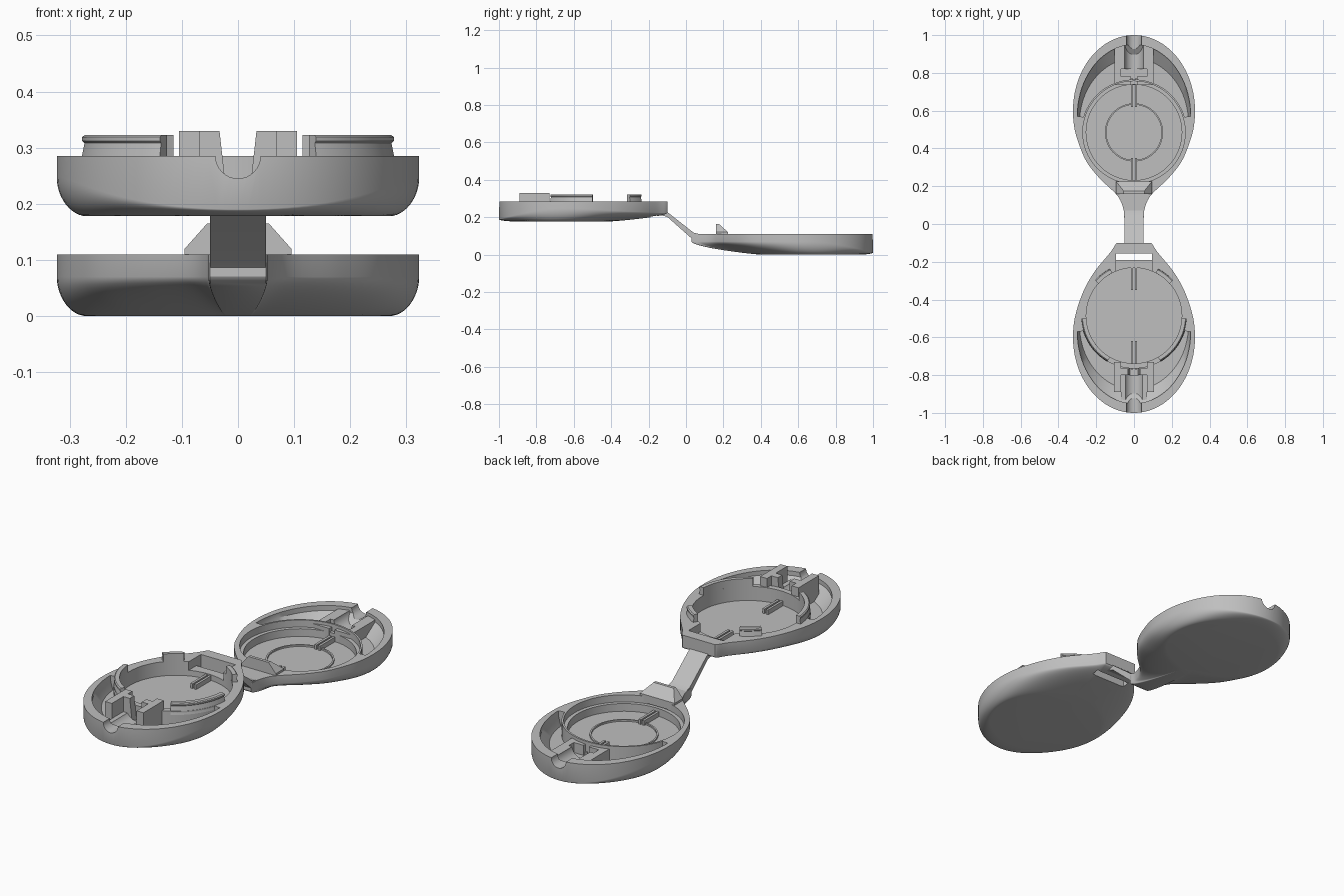
import bpy, bmesh, math

cube = bpy.data.objects.get("Cube")
if cube:
    bpy.data.objects.remove(cube, do_unlink=True)

grey = bpy.data.materials.new("plain_grey")
grey.use_nodes = True
tone = (0.52, 0.52, 0.52, 1)
grey.diffuse_color = tone
grey.node_tree.nodes["Principled BSDF"].inputs["Base Color"].default_value = tone

DISC = 0.485   # distance of the round compartment from the hinge
FLOOR = 0.037  # floor height inside a tray


def loft(name, rings):
    """Closed solid through loops of equal length, capped at both ends."""
    bm = bmesh.new()
    loops = [[bm.verts.new(p) for p in ring] for ring in rings]
    n = len(loops[0])
    for a, b in zip(loops, loops[1:]):
        for i in range(n):
            j = (i + 1) % n
            bm.faces.new((a[i], a[j], b[j], b[i]))
    bm.faces.new(loops[0])
    bm.faces.new(loops[-1][::-1])
    bmesh.ops.recalc_face_normals(bm, faces=bm.faces)
    mesh = bpy.data.meshes.new(name)
    bm.to_mesh(mesh)
    bm.free()
    mesh.materials.append(grey)
    obj = bpy.data.objects.new(name, mesh)
    bpy.context.collection.objects.link(obj)
    return obj


def cut(obj, cutters):
    """Subtract the cutters and remove them."""
    bpy.context.view_layer.objects.active = obj
    for c in cutters:
        c.hide_render = True
        mod = obj.modifiers.new("cut", 'BOOLEAN')
        mod.operation, mod.solver, mod.object = 'DIFFERENCE', 'EXACT', c
        bpy.ops.object.modifier_apply(modifier=mod.name)
        bpy.data.objects.remove(c, do_unlink=True)


def catmull(pts, steps=6):
    out = []
    for p0, p1, p2, p3 in zip(pts, pts[1:], pts[2:], pts[3:]):
        for k in range(steps):
            t = k / steps
            out.append(tuple(0.5 * (2 * b + (c - a) * t + (2 * a - 5 * b + 4 * c - d) * t * t
                                    + (3 * b - a - 3 * c + d) * t ** 3)
                             for a, b, c, d in zip(p0, p1, p2, p3)))
    return out


class Tray:
    """One half; s runs outward from the hinge, z up from the tray's base."""

    def __init__(self, label, sign, base, height, hinge_rise, neck):
        self.label, self.sign, self.base, self.h = label, sign, base, height
        self.hinge_rise, self.neck = hinge_rise, neck

    def p(self, x, s, z):
        return (x, self.sign * s, self.base + z)

    def solid(self, part, levels):
        """levels: list of (flat loop of (x, s), z)"""
        return loft(self.label + "_" + part,
                    [[self.p(x, s, z) for x, s in loop] for loop, z in levels])

    def box(self, part, x0, x1, s0, s1, z0, z1):
        loop = [(x0, s0), (x1, s0), (x1, s1), (x0, s1)]
        return self.solid(part, [(loop, z0), (loop, z1)])

    def arc(self, part, r0, profile, a0, a1, n=32):
        """Curved wall round the compartment; profile: (outer radius, z) steps."""
        angs = [math.radians(a0 + (a1 - a0) * i / n) for i in range(n + 1)]

        def run(r):
            return [(r * math.cos(a), DISC + r * math.sin(a)) for a in angs]
        return self.solid(part, [(run(r) + run(r0)[::-1], z) for r, z in profile])

    def disc(self, part, r, z0, z1, n=96):
        loop = [(r * math.cos(2 * math.pi * i / n), DISC + r * math.sin(2 * math.pi * i / n))
                for i in range(n)]
        return self.solid(part, [(loop, z0), (loop, z1)])

    def channel(self, part, r, s0, s1, z, n=32):
        ang = [2 * math.pi * i / n for i in range(n)]
        return loft(part, [[self.p(r * math.cos(a), s, z + r * math.sin(a)) for a in ang]
                           for s in (s0, s1)])

    def shell(self):
        # egg outline: necked hinge end and half-ellipse outer end
        ends = [(self.neck[0][0], self.neck[0][1] - 0.03)]
        side = catmull(ends + self.neck + [(0.5, 0.314), (0.6, 0.323), (0.7, 0.314)])
        side += [(0.6 + 0.4 * math.sin(a), 0.323 * math.cos(a))
                 for a in (math.pi / 2 * i / 28 for i in range(28))]
        rim = [(w, s) for s, w in side] + [(0, 1)] + [(-w, s) for s, w in side[::-1]]
        # belly: rounded sides, long slope at the hinge, flat round base
        mid, wide, long = 0.655, 0.27, 0.26
        rings = [[self.p(x, s, self.h) for x, s in rim]]
        for k in range(13):
            t = math.pi / 2 * k / 12
            c, drop = math.cos(t), 1 - math.sin(t)
            ring = []
            for x, s in rim:
                a = math.atan2((s - mid) / long, x / wide)
                bx, bs, u = wide * math.cos(a), mid + long * math.sin(a), math.sin(a)
                end, slope = (0.012, 0) if u > 0 else (self.hinge_rise, 0.5 * u * u)
                rise = 0.07 + (end - 0.07) * u * u
                ring.append(self.p(bx + (x - bx) * c, bs + (s - bs) * c,
                                   rise * (drop + (c - drop) * slope)))
            rings.append(ring)
        return loft(self.label + "_tray", rings)

    def pocket(self):
        # crescent hollow between the round wall and the outer rim
        n = 40
        outer, inner, low = [], [], []
        for i in range(n + 1):
            a = math.pi * i / n
            b = math.radians(17 + 146 * i / n)
            o = (0.3 * math.cos(a), 0.57 + 0.38 * math.sin(a))
            q = (0.28 * math.cos(b), DISC + 0.28 * math.sin(b))
            outer.append(o)
            inner.append(q)
            low.append((q[0] + (o[0] - q[0]) * 0.6, q[1] + (o[1] - q[1]) * 0.6))
        back = inner[::-1]
        return self.solid("pocket", [(low + back, FLOOR), (outer + back, 0.085),
                                     (outer + back, 0.2)])


front = Tray("front", -1, 0.178, 0.107, 0.045,
             [(0.10, 0.09), (0.15, 0.125), (0.24, 0.2), (0.32, 0.25), (0.4, 0.285)])
rear = Tray("rear", 1, 0, 0.11, 0.07,
            [(0.03, 0.05), (0.08, 0.056), (0.15, 0.088), (0.24, 0.18), (0.32, 0.245), (0.4, 0.283)])

for tray in (front, rear):
    # hollowed shell with cord notch at the outer end
    body = tray.shell()
    cutters = [tray.disc("compartment", 0.253, FLOOR, 0.2), tray.pocket(),
               tray.channel("notch", 0.04, 0.9, 1.05, tray.h)]
    if tray is front:
        cutters += [tray.box("latch_slot", -0.095, 0.095, 0.155, 0.19, -0.1, 0.2),
                    tray.box("latch_recess", -0.095, 0.095, 0.18, 0.26, 0.065, 0.2)]
    else:
        cutters.append(tray.disc("lip_recess", 0.271, 0.075, 0.2))
    cut(body, cutters)
    # centre ribs, each a pair of rails
    for part, s0, s1 in (("inner_rib", 0.215, 0.35), ("outer_rib", 0.62, 0.77)):
        for x in (-0.01, 0.01):
            tray.box(part, x - 0.006, x + 0.006, s0, s1, 0.034, 0.06)

# front tray: raised lip segments, posts and cord saddle
lip = [(0.282, 0.09), (0.274, 0.13), (0.278, 0.134), (0.278, 0.141), (0.273, 0.145)]
for start, end in ((3, 60), (120, 177), (-63, -42), (-138, -117)):
    front.arc("lip", 0.253, lip, start, end)
for m in (-1, 1):
    front.box("post", m * 0.068, m * 0.105, 0.73, 0.89, 0.02, 0.152)

    def clamp(x0):
        return [(m * x0, 0.765), (m * 0.08, 0.765), (m * 0.08, 0.8), (m * x0, 0.8)]
    front.solid("clamp", [(clamp(0.018), 0.02), (clamp(0.033), 0.152)])
saddle = front.box("saddle", -0.068, 0.068, 0.8, 0.945, 0.02, 0.077)
cut(saddle, [front.channel("groove", 0.052, 0.7, 0.96, 0.102)])

# rear tray: cord housing, seat ring and latch hook
housing = rear.box("housing", -0.102, 0.102, 0.735, 0.945, 0.02, 0.095)
cut(housing, [rear.channel("groove", 0.05, 0.81, 1.0, 0.1),
              rear.box("socket", -0.068, 0.068, 0.78, 0.82, 0.045, 0.2),
              rear.box("gap", -0.015, 0.015, 0.7, 0.79, 0.045, 0.2)])
for start in (-86, 94):
    rear.arc("seat_ring", 0.146, [(0.154, 0.025), (0.154, FLOOR + 0.008)], start, start + 172)


def hook_loop(x, s1):
    return [(-x, 0.16), (x, 0.16), (x, s1), (-x, s1)]


rear.solid("latch_hook", [(hook_loop(0.095, 0.225), 0.08), (hook_loop(0.095, 0.225), 0.12),
                          (hook_loop(0.055, 0.175), 0.165)])

# flexible strap joining the trays
strap = [(-0.15, 0.243), (-0.1, 0.228), (0.04, 0.118), (0.08, 0.108), (0.08, 0.07),
         (0.04, 0.078), (-0.1, 0.202), (-0.15, 0.215)]
loft("hinge_strap", [[(x, y, z) for y, z in strap] for x in (-0.05, 0.05)])

# smooth curves, sharp edges
bpy.ops.object.select_all(action='DESELECT')
for obj in bpy.context.collection.objects:
    if obj.type == 'MESH' and grey.name in obj.data.materials:
        obj.select_set(True)
        bpy.context.view_layer.objects.active = obj
bpy.ops.object.shade_smooth_by_angle(angle=math.radians(30))
